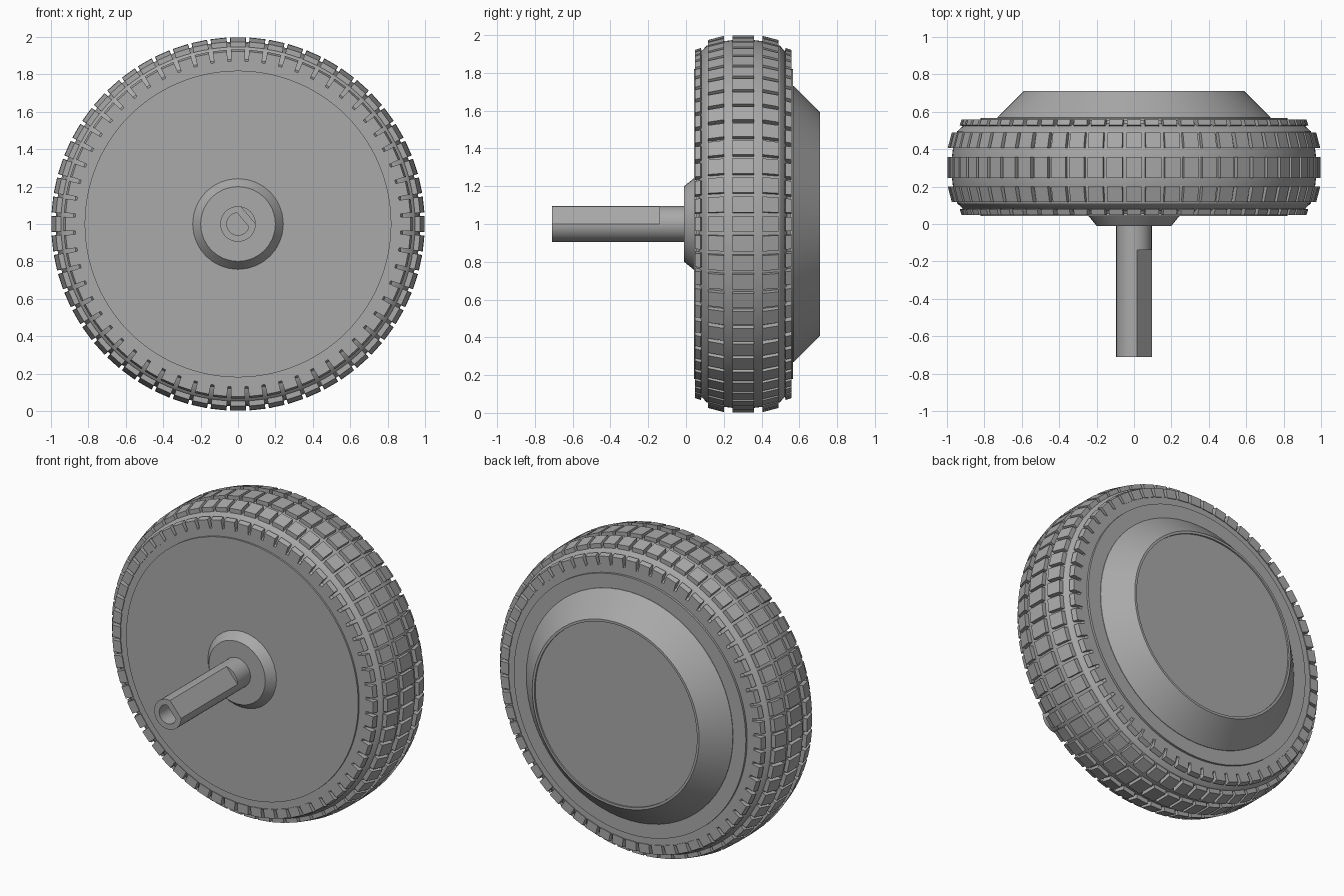
import bpy, bmesh, math
from mathutils import Vector, Matrix

cube = bpy.data.objects.get("Cube")
if cube:
    bpy.data.objects.remove(cube, do_unlink=True)

grey = bpy.data.materials.new("plain grey")
grey.use_nodes = True
COLOUR = (0.4, 0.4, 0.4, 1)
grey.diffuse_color = COLOUR
grey.node_tree.nodes["Principled BSDF"].inputs["Base Color"].default_value = COLOUR

MID_Y = 0.303      # middle plane of the tyre
LUGS = 60          # tread blocks per row


def finish(name, bm, smooth=True):
    bmesh.ops.recalc_face_normals(bm, faces=bm.faces)
    mesh = bpy.data.meshes.new(name)
    bm.to_mesh(mesh)
    bm.free()
    mesh.materials.append(grey)
    obj = bpy.data.objects.new(name, mesh)
    bpy.context.collection.objects.link(obj)
    if smooth:
        bpy.ops.object.select_all(action='DESELECT')
        obj.select_set(True)
        bpy.context.view_layer.objects.active = obj
        bpy.ops.object.shade_smooth_by_angle(angle=math.radians(25))
    return obj


def lathe(name, profile, sides):
    """Spin a (radius, y) profile around the wheel axle; ends are capped."""
    bm = bmesh.new()
    rings = []
    for r, y in profile:
        angles = [math.tau * i / sides for i in range(sides)]
        rings.append([bm.verts.new((r * math.sin(a), y, 1 + r * math.cos(a))) for a in angles])
    for low, high in zip(rings, rings[1:]):
        for i in range(sides):
            j = (i + 1) % sides
            bm.faces.new((low[i], low[j], high[j], high[i]))
    bm.faces.new(rings[0])
    bm.faces.new(rings[-1])
    return finish(name, bm)


def lug_row(name, section, half_width, mirrored):
    """Ring of blocks, each a (radius, y) section extruded sideways."""
    bm = bmesh.new()
    for i in range(LUGS):
        turn = Matrix.Rotation(math.tau * i / LUGS, 3, 'Y')
        sides = []
        for x in (-half_width, half_width):
            sides.append([bm.verts.new(turn @ Vector((x, 2 * MID_Y - y if mirrored else y, r))
                                       + Vector((0, 0, 1))) for r, y in section])
        a, b = sides
        bm.faces.new(a)
        bm.faces.new(b)
        for k in range(len(a)):
            n = (k + 1) % len(a)
            bm.faces.new((a[k], a[n], b[n], b[k]))
    finish(name, bm, smooth=False)


# Tyre carcass
half = [(0.80, 0.053), (0.87, 0.053), (0.88, 0.07), (0.912, 0.08),
        (0.945, 0.11), (0.968, 0.20), (0.975, 0.26)]
lathe("tyre", half + [(r, 2 * MID_Y - y) for r, y in reversed(half)], 120)

# Tread blocks
lug_row("centre_tread", [(0.95, 0.247), (0.998, 0.247), (0.998, 0.359), (0.95, 0.359)], 0.0425, False)
mid = [(0.92, 0.117), (0.974, 0.117), (0.996, 0.20), (0.94, 0.20)]
shoulder = [(0.865, 0.048), (0.922, 0.048), (0.932, 0.078), (0.90, 0.088), (0.865, 0.07)]
for label, mirrored in (("front", False), ("back", True)):
    lug_row(label + "_mid_tread", mid, 0.041, mirrored)
    lug_row(label + "_shoulder_tread", shoulder, 0.037, mirrored)

# Wheel disc, hub boss and domed motor cover
lathe("wheel_disc", [(0.82, 0.042), (0.82, 0.567)], 96)
lathe("hub_boss", [(0.245, 0.045), (0.20, -0.01)], 32)
lathe("back_cover", [(0.73, 0.56), (0.73, 0.57), (0.59, 0.71), (0.575, 0.71), (0.575, 0.70)], 64)


# Axle with a flat along one side and a D-shaped bore
def d_section(radius, start, end, steps):
    """Arc running the long way round from end to start, closed by a chord."""
    span = 360 - (end - start)
    return [(radius * math.cos(math.radians(end + span * i / steps)),
             radius * math.sin(math.radians(end + span * i / steps))) for i in range(steps + 1)]


lathe("axle_root", [(0.095, -0.14), (0.095, 0.0)], 32)
outer = d_section(0.095, 0, 80, 28)
inner = d_section(0.06, -15, 95, 28)
bm = bmesh.new()


def ring(points, y):
    return [bm.verts.new((x, y, 1 + z)) for x, z in points]


loops = [ring(outer, -0.14), ring(outer, -0.71), ring(inner, -0.71), ring(inner, -0.35)]
for a, b in zip(loops, loops[1:]):
    for i in range(len(a)):
        n = (i + 1) % len(a)
        bm.faces.new((a[i], a[n], b[n], b[i]))
bm.faces.new(loops[0])
bm.faces.new(loops[-1])
finish("axle_shaft", bm)
